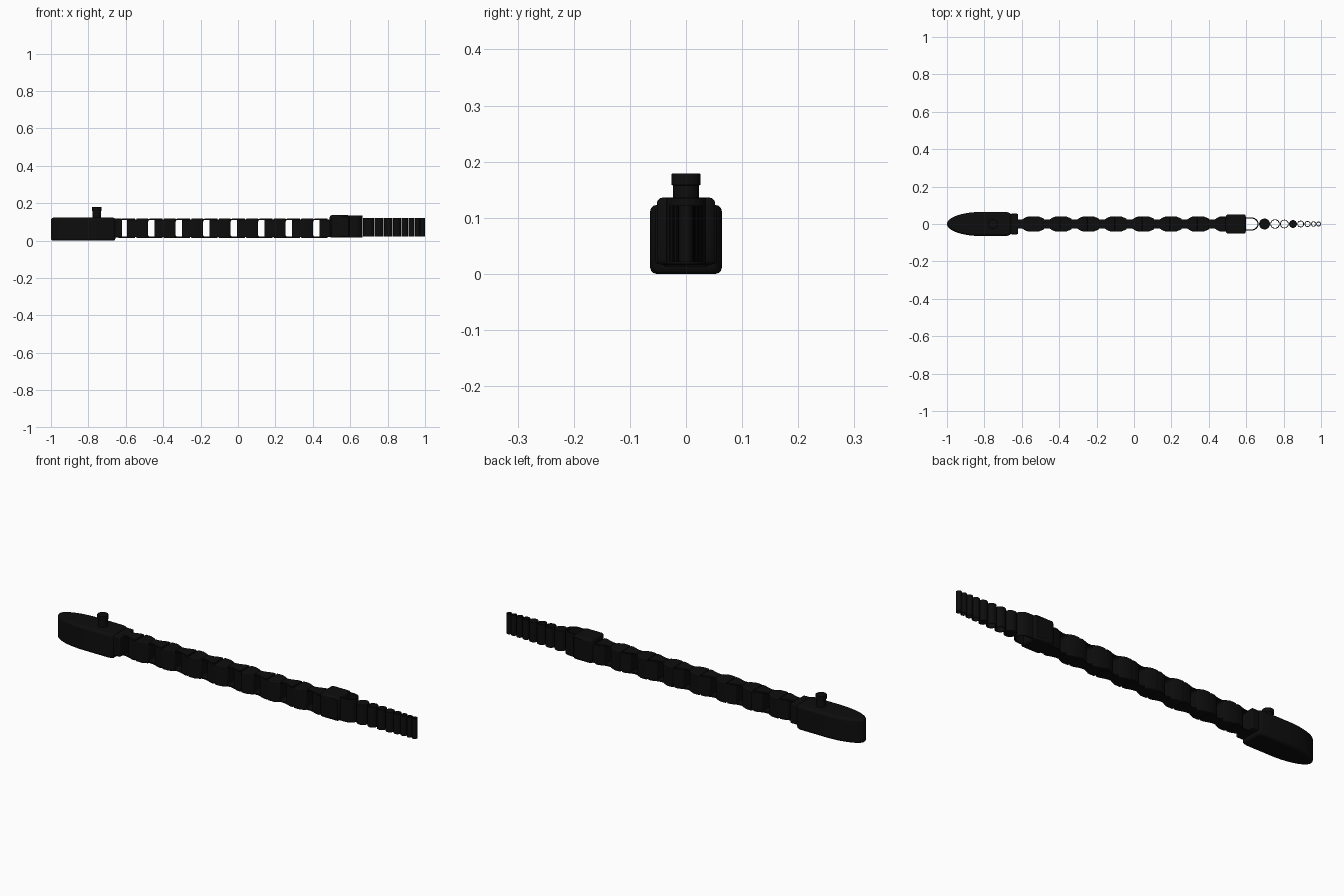
import bpy, bmesh, math

cube = bpy.data.objects.get("Cube")
if cube:
    bpy.data.objects.remove(cube)

black = bpy.data.materials.new("matte black")
black.use_nodes = True
colour = (0.004, 0.004, 0.004, 1)
black.diffuse_color = colour
black.node_tree.nodes["Principled BSDF"].inputs["Base Color"].default_value = colour


def prism(name, outline, low, high, axis="z", bevel=0, segments=3):
    """Extrude an outline (x, y along z) or (x, z along y)."""
    bm = bmesh.new()
    place = (lambda a, b, h: (a, b, h)) if axis == "z" else (lambda a, b, h: (a, h, b))
    rings = [[bm.verts.new(place(a, b, h)) for a, b in outline] for h in (low, high)]
    bm.faces.new(rings[0])
    bm.faces.new(rings[1])
    n = len(outline)
    for i in range(n):
        j = (i + 1) % n
        bm.faces.new((rings[0][i], rings[0][j], rings[1][j], rings[1][i]))
    bmesh.ops.recalc_face_normals(bm, faces=bm.faces)
    mesh = bpy.data.meshes.new(name)
    bm.to_mesh(mesh)
    bm.free()
    mesh.materials.append(black)
    obj = bpy.data.objects.new(name, mesh)
    bpy.context.collection.objects.link(obj)
    if bevel:
        mod = obj.modifiers.new("rounded edges", "BEVEL")
        mod.width, mod.segments = bevel, segments
        mod.limit_method, mod.angle_limit = "ANGLE", math.radians(50)
    bpy.ops.object.select_all(action="DESELECT")
    obj.select_set(True)
    bpy.context.view_layer.objects.active = obj
    bpy.ops.object.shade_smooth_by_angle()
    return obj


def symmetric(half):
    """Mirror a half outline across the long axis."""
    return half + [(x, -y) for x, y in reversed(half) if y > 0]


def arc(cx, cy, rx, ry, start, end, steps=12):
    angles = [math.radians(start + (end - start) * i / steps) for i in range(steps + 1)]
    return [(cx + rx * math.cos(a), cy + ry * math.sin(a)) for a in angles]


def cylinder(name, x, radius, low, high, bevel=0):
    return prism(name, arc(x, 0, radius, radius, 0, 348.75, 31), low, high, bevel=bevel)


def tube(name, x, radius, low, high, wall):
    obj = cylinder(name, x, radius, low, high)
    bm = bmesh.new()
    bm.from_mesh(obj.data)
    caps = [f for f in bm.faces if abs(f.normal.z) > 0.9]
    bmesh.ops.delete(bm, geom=caps, context="FACES_ONLY")
    bm.to_mesh(obj.data)
    bm.free()
    mod = obj.modifiers.new("wall", "SOLIDIFY")
    mod.thickness = wall
    return obj


# Head with a blunt oval nose, and a knob on top
nose = arc(-0.82, 0, 0.18, 0.064, 180, 90, 16)
nose[0] = (-1, 0)
prism("head", symmetric(nose + [(-0.68, 0.064), (-0.655, 0.056)]), 0, 0.123, bevel=0.012)
prism("head_collar", symmetric([(-0.66, 0.055), (-0.62, 0.055)]), 0.018, 0.118, bevel=0.005)
cylinder("knob_stem", -0.755, 0.023, 0.11, 0.162)
cylinder("knob_cap", -0.755, 0.026, 0.158, 0.179, bevel=0.002)

# Chain of joints: a forked bracket reaching over each gap to the next body
FIRST, PITCH, JOINTS = -0.61, 0.147, 8
for k in range(JOINTS):
    g = FIRST + PITCH * k
    inner = (arc(g - 0.004, 0.098, 0.014, 0.014, 90, 180, 6)
             + arc(g - 0.004, 0.034, 0.014, 0.014, 180, 270, 6))
    fork = ([(g + 0.03, 0.112)] + inner + [(g + 0.03, 0.02), (g + 0.03, 0.015),
            (g - 0.03, 0.015), (g - 0.03, 0.117), (g + 0.03, 0.117)])
    prism("fork_bracket", fork, -0.024, 0.024, "y")
    for low, high in ((0.014, 0.021), (0.111, 0.118)):
        prism("pivot_plate", symmetric([(g - 0.01, 0.02), (g + 0.017, 0.026),
                                        (g + 0.045, 0.036), (g + 0.06, 0.036)]), low, high)
    if k < JOINTS - 1:
        prism("motor", symmetric([(g + 0.017, 0.028), (g + 0.042, 0.04), (g + 0.07, 0.04)]),
              0.019, 0.112, bevel=0.003)
        prism("body_shell", symmetric([(g + 0.066, 0.041), (g + 0.1, 0.041), (g + 0.13, 0.028)]),
              0.013, 0.119, bevel=0.005)
    else:
        prism("last_motor", symmetric([(g + 0.017, 0.028), (g + 0.042, 0.04), (0.5, 0.04)]),
              0.019, 0.112, bevel=0.003)

# Tail housing and its open arched bracket
prism("tail_housing", symmetric([(0.49, 0.046), (0.5, 0.052), (0.59, 0.052), (0.598, 0.046)]),
      0.016, 0.136, bevel=0.012)
outer = arc(0.625, 0, 0.041, 0.036, 90, -90, 16)
inner = arc(0.625, 0, 0.035, 0.030, -90, 90, 16)
prism("tail_bracket", [(0.59, 0.036)] + outer + [(0.59, -0.036), (0.59, -0.03)]
      + inner + [(0.59, 0.03)], 0.018, 0.135)

# Tapering tail of upright cylinders and open rings
tail = [(0.698, 0.029), (0.754, 0.025), (0.804, 0.023), (0.85, 0.021),
        (0.891, 0.018), (0.928, 0.016), (0.96, 0.014), (0.987, 0.013)]
for i, (x, radius) in enumerate(tail):
    if i % 3 == 0 and i < 6:
        cylinder("tail_cylinder", x, radius, 0.021, 0.122)
    else:
        tube("tail_ring", x, radius, 0.021, 0.122, 0.004)
